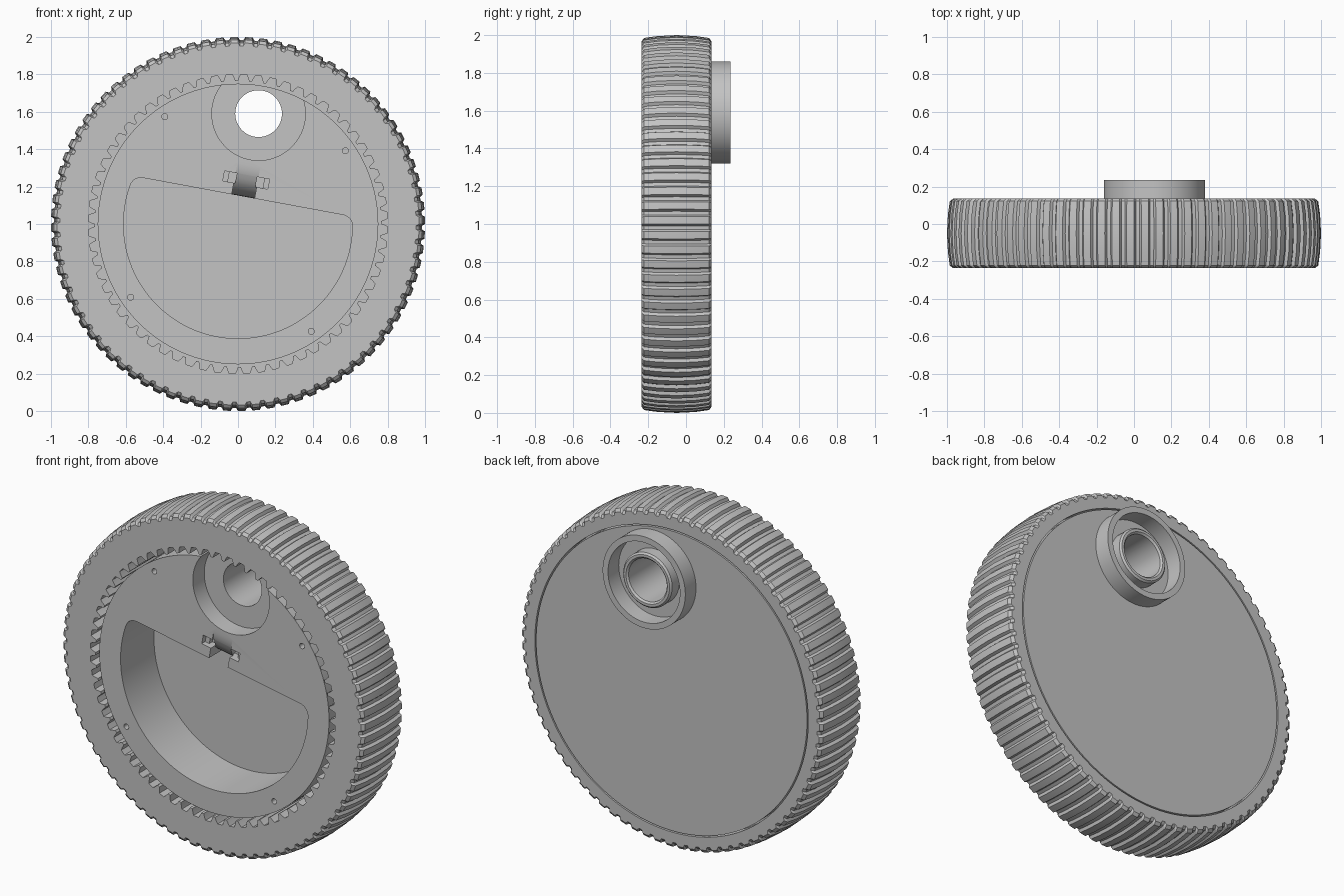
import bpy, bmesh
from math import sin, cos, pi, atan2, sqrt, radians
from mathutils import Vector

cube = bpy.data.objects.get("Cube")
if cube:
    bpy.data.objects.remove(cube)

grey = bpy.data.materials.new("light_grey")
grey.use_nodes = True
COLOUR = (0.55, 0.55, 0.55, 1)
grey.diffuse_color = COLOUR
grey.node_tree.nodes["Principled BSDF"].inputs["Base Color"].default_value = COLOUR

FRONT, BACK = -0.235, 0.135      # wheel side faces along y
AXLE = Vector((0, 0, 1))         # wheel centre
PORT = Vector((0.11, 0, 1.59))   # off-centre port
TILT = radians(10.5)             # hub features lean clockwise
U = Vector((cos(TILT), 0, -sin(TILT)))
V = Vector((sin(TILT), 0, cos(TILT)))


def finish(name, bm):
    bmesh.ops.recalc_face_normals(bm, faces=bm.faces[:])
    mesh = bpy.data.meshes.new(name)
    bm.to_mesh(mesh)
    bm.free()
    mesh.materials.append(grey)
    obj = bpy.data.objects.new(name, mesh)
    bpy.context.collection.objects.link(obj)
    return obj


def sweep(name, columns):
    """Closed ring from a list of equally long, closed cross-sections."""
    bm = bmesh.new()
    rows = [[bm.verts.new(p) for p in col] for col in columns]
    for i, b in enumerate(rows):
        a = rows[i - 1]
        for j in range(len(b)):
            bm.faces.new((a[j - 1], a[j], b[j], b[j - 1]))
    return finish(name, bm)


def polar(centre, r, angle, y=0):
    return centre + Vector((r * cos(angle), y, r * sin(angle)))


def extrude(name, points, vector):
    bm = bmesh.new()
    face = bm.faces.new([bm.verts.new(p) for p in points])
    new = bmesh.ops.extrude_face_region(bm, geom=[face])["geom"]
    bmesh.ops.translate(bm, vec=vector, verts=[g for g in new if isinstance(g, bmesh.types.BMVert)])
    return finish(name, bm)


def cylinder(name, centre, r, y0, y1, n=64):
    points = [polar(centre, r, 2 * pi * i / n, y0) for i in range(n)]
    return extrude(name, points, Vector((0, y1 - y0, 0)))


def lathe(name, centre, profile, n=96):
    return sweep(name, [[polar(centre, r, 2 * pi * i / n, y) for r, y in profile]
                        for i in range(n)])


def arc(centre, r, a0, a1, n):
    return [polar(centre, r, a0 + (a1 - a0) * i / n) for i in range(n + 1)]


def cut(target, cutter):
    mod = target.modifiers.new("cut", 'BOOLEAN')
    mod.operation, mod.solver, mod.object = 'DIFFERENCE', 'EXACT', cutter
    bpy.context.view_layer.objects.active = target
    bpy.ops.object.modifier_apply(modifier=mod.name)
    bpy.data.objects.remove(cutter)


# Tyre: crowned tread with 80 ridges outside, 64 gear teeth inside
TREADS, TEETH, COLS = 80, 64, 640
crown = [(0.968, FRONT), (0.985, -0.222), (0.995, -0.15), (1.0, -0.05),
         (0.995, 0.05), (0.985, 0.122), (0.968, BACK)]
columns = []
for i in range(COLS):
    angle = 2 * pi * i / COLS
    groove = 0.016 if i % (COLS // TREADS) > 4 else 0
    step = i % (COLS // TEETH)
    tooth = 0.765 if step < 3 else 0.8 if 3 < step < 9 else 0.785
    inside = [(0.893, BACK), (0.893, 0.08), (tooth, 0.08), (tooth, FRONT)]
    section = [(r - groove, y) for r, y in crown] + inside
    columns.append([polar(AXLE, r, angle, y) for r, y in section])
tyre = sweep("toothed_tyre", columns)

# Hub: drum with a wider back plate
bm = bmesh.new()
steps = [(0.75, -0.222), (0.75, 0.085), (0.885, 0.085), (0.885, BACK)]
N = 160
rings = [[bm.verts.new(polar(AXLE, r, 2 * pi * i / N, y)) for i in range(N)] for r, y in steps]
for a, b in zip(rings, rings[1:]):
    for i in range(N):
        bm.faces.new((a[i - 1], a[i], b[i], b[i - 1]))
bm.faces.new(rings[0])
bm.faces.new(rings[-1])
hub = finish("hub_plate", bm)

# D-shaped compartment with rounded corners
R, H, F = 0.612, 0.15, 0.06
cu = sqrt((R - F) ** 2 - (H - F) ** 2)
t = atan2(H - F, cu)
O = Vector((0, 0, 0))
outline = (arc(Vector((cu, 0, H - F)), F, pi / 2, t, 8)
           + arc(O, R, t, -pi - t, 80)[1:-1]
           + arc(Vector((-cu, 0, H - F)), F, pi - t, pi / 2, 8))
points = [AXLE + U * p.x + V * p.z + Vector((0, -0.4, 0)) for p in outline]
cut(hub, extrude("compartment_cutter", points, Vector((0, 0.49, 0))))

# Round recess and through hole of the port
cut(hub, cylinder("recess_cutter", PORT, 0.25, -0.4, -0.115, 72))
cut(hub, cylinder("hole_cutter", PORT, 0.125, -0.4, 0.4, 48))

# Finger slot with a curved floor running into the compartment
side = [(-0.4, 0.32), (-0.222, 0.32)]
side += [(-0.052 - 0.17 * cos(k * pi / 20), 0.32 - 0.17 * sin(k * pi / 20)) for k in range(1, 11)]
side += [(-0.052, 0.1), (-0.4, 0.1)]
points = [AXLE - U * 0.062 + V * v + Vector((0, y, 0)) for y, v in side]
cut(hub, extrude("slot_cutter", points, U * 0.124))

# Latch notches beside the slot, each with a small lug
for s in (-1, 1):
    def box(name, u0, u1, y0, y1):
        corners = [(u0, 0.212), (u1, 0.212), (u1, 0.266), (u0, 0.266)]
        return extrude(name, [AXLE + U * (u * s) + V * v + Vector((0, y0, 0))
                              for u, v in corners], Vector((0, y1 - y0, 0)))
    cut(hub, box("notch_cutter", 0.055, 0.122, -0.4, -0.16))
    box("latch_lug_left" if s > 0 else "latch_lug_right", 0.095, 0.122, -0.19, -0.15)

# Four screw holes
for k in range(4):
    centre = polar(AXLE, 0.695, radians(34.3) + k * pi / 2)
    cut(hub, cylinder("screw_cutter", centre, 0.016, -0.4, -0.17, 16))

# Collar and inner sleeve on the back
collar = lathe("port_collar", PORT, [(0.27, 0.12), (0.27, 0.235), (0.235, 0.235), (0.235, 0.12)])
sleeve = lathe("port_sleeve", PORT, [(0.16, 0.12), (0.16, 0.2), (0.15, 0.21),
                                     (0.135, 0.21), (0.125, 0.2), (0.125, 0.12)], 48)

# Smooth rounded walls, keep hard edges
bpy.ops.object.select_all(action='DESELECT')
for obj in (tyre, hub, collar, sleeve):
    obj.select_set(True)
bpy.context.view_layer.objects.active = hub
bpy.ops.object.shade_smooth_by_angle(angle=radians(25))
